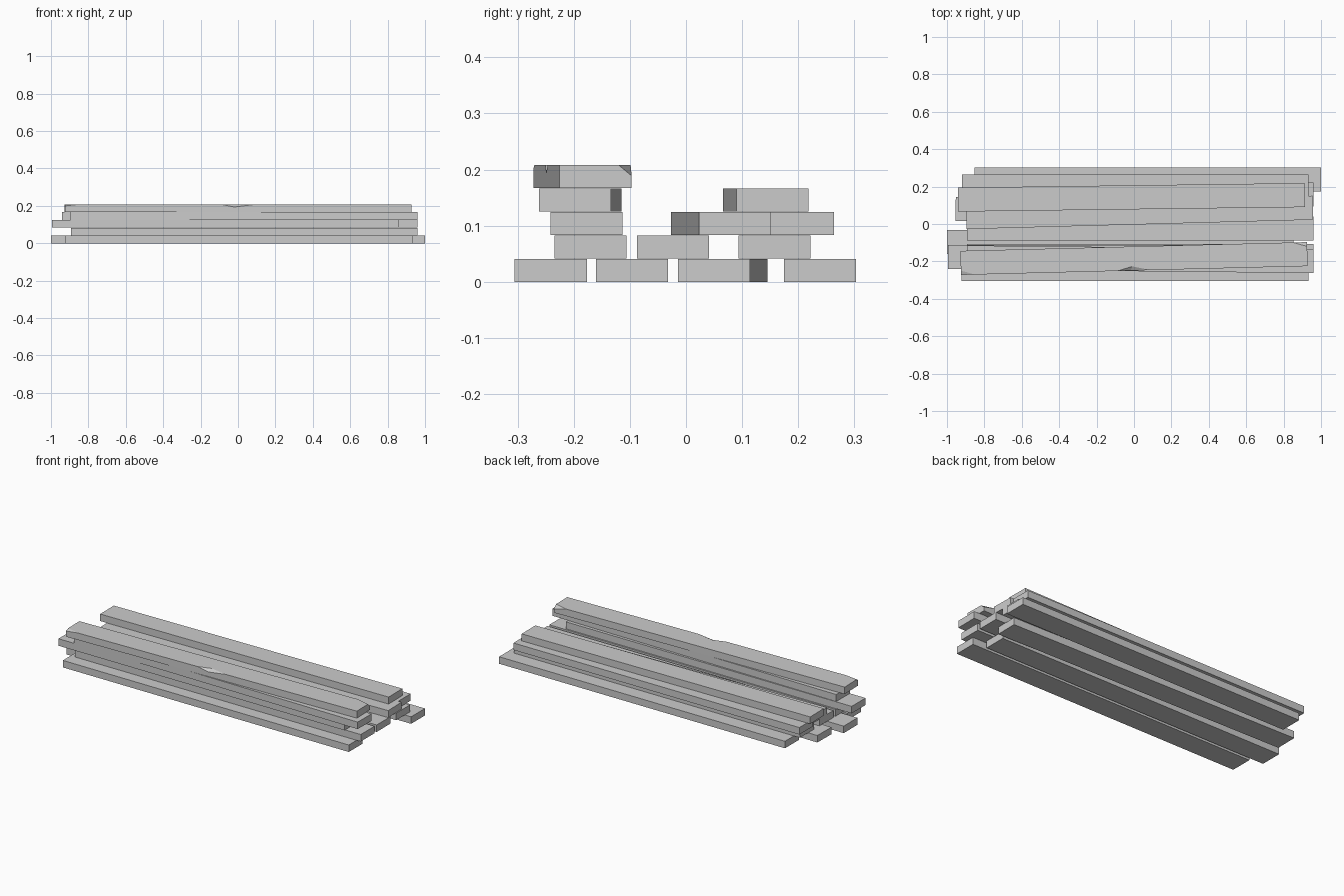
import bpy, math
from mathutils import Matrix

if "Cube" in bpy.data.objects:
    bpy.data.objects.remove(bpy.data.objects["Cube"])

L, W, H = 0.927, 0.0642, 0.0205   # plank half sizes

# Plain box plank
BOX_V = [(x, y, z) for z in (-H, H) for x, y in ((-L, -W), (L, -W), (L, W), (-L, W))]
BOX_F = [(3, 2, 1, 0), (4, 5, 6, 7), (0, 1, 5, 4), (1, 2, 6, 5), (2, 3, 7, 6), (3, 0, 4, 7)]

# Worn plank: two chipped corners and a nick in the front edge
WORN_V = BOX_V[:4] + [
    (L, -W, H), (-L, W, H),                                          # 4-5 sound corners
    (-L + 0.075, -W, H), (-L, -W + 0.023, H), (-L, -W, H - 0.008),   # 6-8 front left chip
    (L - 0.075, W, H), (L, W - 0.023, H), (L, W, H - 0.019),         # 9-11 back right chip
    (-0.09, -W, H), (-0.01, -W + 0.022, H),                          # 12-15 nick
    (0.09, -W, H), (-0.02, -W, H - 0.014)]
WORN_F = [(3, 2, 1, 0), (6, 12, 13, 14, 4, 10, 9, 5, 7),
          (0, 1, 4, 14, 15, 12, 6, 8), (1, 2, 11, 10, 4),
          (2, 3, 5, 9, 11), (3, 0, 8, 7, 5),
          (6, 7, 8), (9, 10, 11), (12, 15, 13), (13, 15, 14)]


def plank(name, x, y, layer, shift=0.0, worn=False):
    """x, y = centre, shift = sideways drift from left end to right end."""
    me = bpy.data.meshes.new(name)
    me.from_pydata(WORN_V if worn else BOX_V, [], WORN_F if worn else BOX_F)
    turn = Matrix.Rotation(math.atan2(shift, 2 * L), 4, 'Z')
    me.transform(Matrix.Translation((x, y, H + 0.0417 * layer)) @ turn)
    me.update()
    ob = bpy.data.objects.new(name, me)
    bpy.context.collection.objects.link(ob)


# Layers from the ground up: (x, y, shift)
layers = [
    [(0.005, -0.241, 0), (-0.073, -0.096, 0), (-0.027, 0.0655, -0.031), (0.073, 0.239, 0)],
    [(0.033, -0.170, 0), (0.033, -0.0235, 0), (0.033, 0.1575, 0)],
    [(-0.068, -0.1775, 0), (0.030, 0.062, 0.050), (0.007, 0.200, 0)],
    [(0.033, -0.1885, -0.019), (-0.014, 0.1425, 0.024)],
]
for i, row in enumerate(layers):
    for j, (x, y, s) in enumerate(row):
        plank(f"plank_layer{i + 1}_{j + 1}", x, y, i, s)

# Chipped plank on top
plank("chipped_top_plank", 0.0, -0.1845, 4, 0.047, worn=True)
